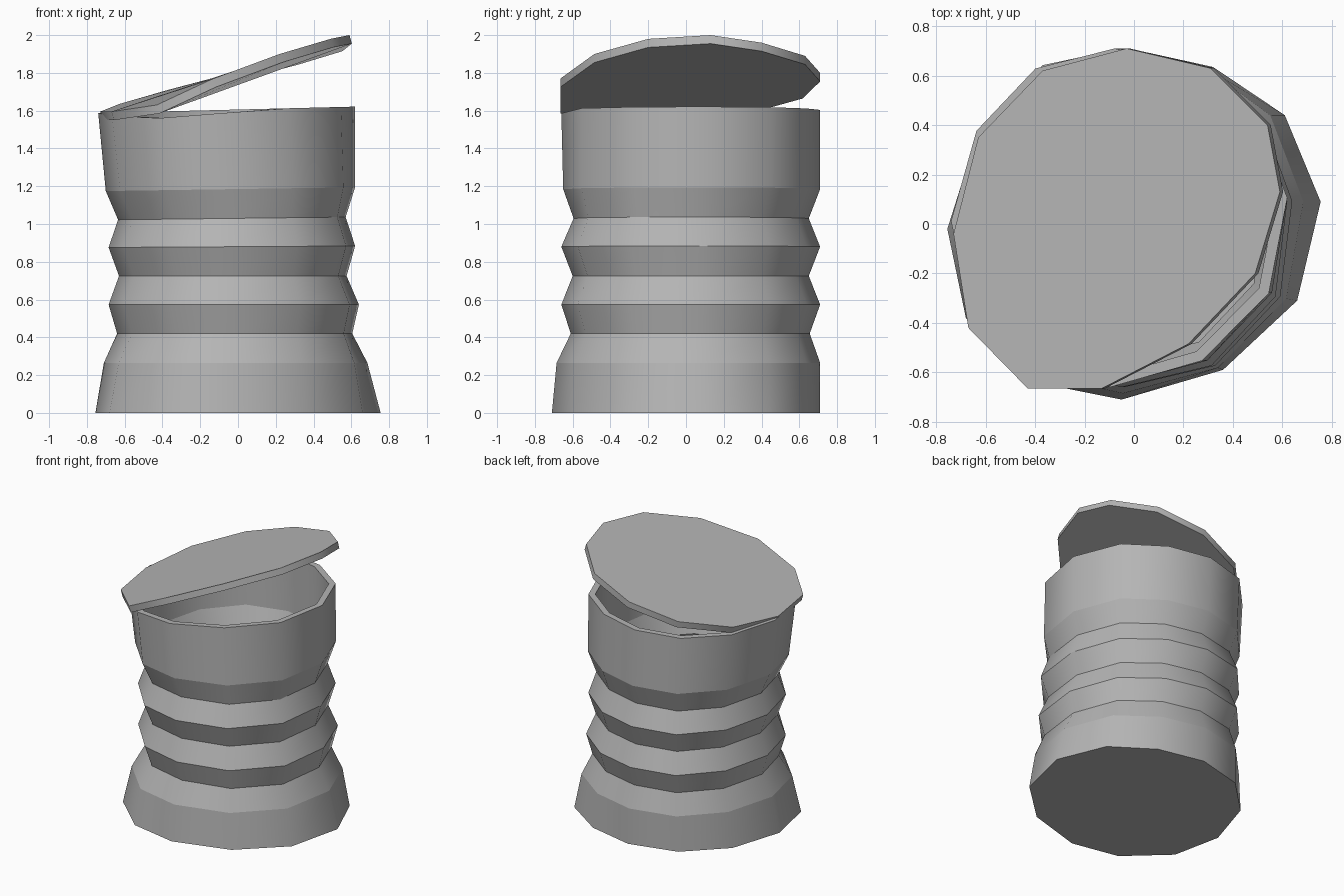
import bpy
from mathutils import Vector

# Irregular 12-sided footprints: one for the base, one for the ribs
BASE = [(0.755, 0.09), (0.61, 0.44), (0.32, 0.635), (-0.02, 0.71),
        (-0.37, 0.62), (-0.635, 0.36), (-0.755, -0.02), (-0.68, -0.38),
        (-0.40, -0.64), (-0.05, -0.71), (0.36, -0.59), (0.66, -0.31)]
RIBS = [(0.755, 0.07), (0.61, 0.43), (0.32, 0.635), (-0.02, 0.71),
        (-0.39, 0.64), (-0.655, 0.375), (-0.755, 0.0), (-0.66, -0.35),
        (-0.38, -0.63), (-0.02, -0.71), (0.40, -0.62), (0.70, -0.33)]
N = len(BASE)

# Plain dark grey
grey = bpy.data.materials.new("dark_grey")
grey.diffuse_color = (0.46, 0.46, 0.46, 1)


def ring(z, x0, x1, y0, y1, mix=0.0, tilt=0.0, dip=0.0):
    """Footprint stretched into the given extents; tilt along x, dip at front left."""
    pts = []
    for i, (a, b) in enumerate(zip(BASE, RIBS)):
        p = Vector(a).lerp(Vector(b), mix)
        x = (x0 + x1) / 2 + p.x / 0.755 * (x1 - x0) / 2
        y = (y0 + y1) / 2 + p.y / 0.71 * (y1 - y0) / 2
        low = dip * {7: 0.5, 8: 1.0, 9: 0.5}.get(i, 0)
        pts.append((x, y, z + tilt * x - low))
    return pts


def loft(name, rings):
    """Skin the rings and cap both ends; sharp around, smooth up the sides."""
    verts = [p for r in rings for p in r]
    faces = [tuple(reversed(range(N)))]
    for k in range(len(rings) - 1):
        for i in range(N):
            j = (i + 1) % N
            faces.append((k*N + i, k*N + j, (k+1)*N + j, (k+1)*N + i))
    last = (len(rings) - 1) * N
    faces.append(tuple(range(last, last + N)))
    mesh = bpy.data.meshes.new(name)
    mesh.from_pydata(verts, [], faces)
    mesh.update()
    mesh.materials.append(grey)
    mesh.shade_smooth()
    for e in mesh.edges:
        e.use_edge_sharp = e.vertices[0] // N == e.vertices[1] // N
    obj = bpy.data.objects.new(name, mesh)
    bpy.context.collection.objects.link(obj)


# Ribbed can: outer profile (z, x0, x1, y0, y1, mix, tilt, dip)
OUTER = [
    (0.00, -0.755, 0.755, -0.71, 0.71),
    (0.265, -0.71, 0.685, -0.685, 0.71, 0.5),
    (0.42, -0.64, 0.605, -0.61, 0.655, 1),
    (0.573, -0.685, 0.64, -0.66, 0.71, 1),
    (0.725, -0.63, 0.575, -0.60, 0.65, 1),
    (0.88, -0.685, 0.62, -0.66, 0.71, 1, 0.006),
    (1.03, -0.635, 0.57, -0.595, 0.65, 1, 0.012),
    (1.185, -0.70, 0.62, -0.65, 0.71, 0.6, 0.015),
    (1.606, -0.74, 0.62, -0.66, 0.71, 0.3, 0.025, 0.035),
]
# Inner wall follows the outer one, one wall thickness inside
T = 0.045
INNER = [(max(p[0], T), p[1] + T, p[2] - T, p[3] + T, p[4] - T) + p[5:]
         for p in reversed(OUTER)]
loft("can_body", [ring(*p) for p in OUTER + INNER])

# Tilted, slightly bent lid resting on the left rim
LID = [(0.59, 0.13, 2.0), (0.54, 0.40, 1.96), (0.31, 0.63, 1.89),
       (-0.03, 0.71, 1.80), (-0.37, 0.62, 1.71), (-0.63, 0.35, 1.635),
       (-0.73, -0.04, 1.595), (-0.67, -0.42, 1.595), (-0.43, -0.665, 1.63),
       (-0.13, -0.665, 1.77), (0.22, -0.485, 1.90), (0.49, -0.20, 1.98)]
drop = Vector((0.013, 0, -0.045))
loft("lid", [[tuple(Vector(p) + drop) for p in LID], LID])
